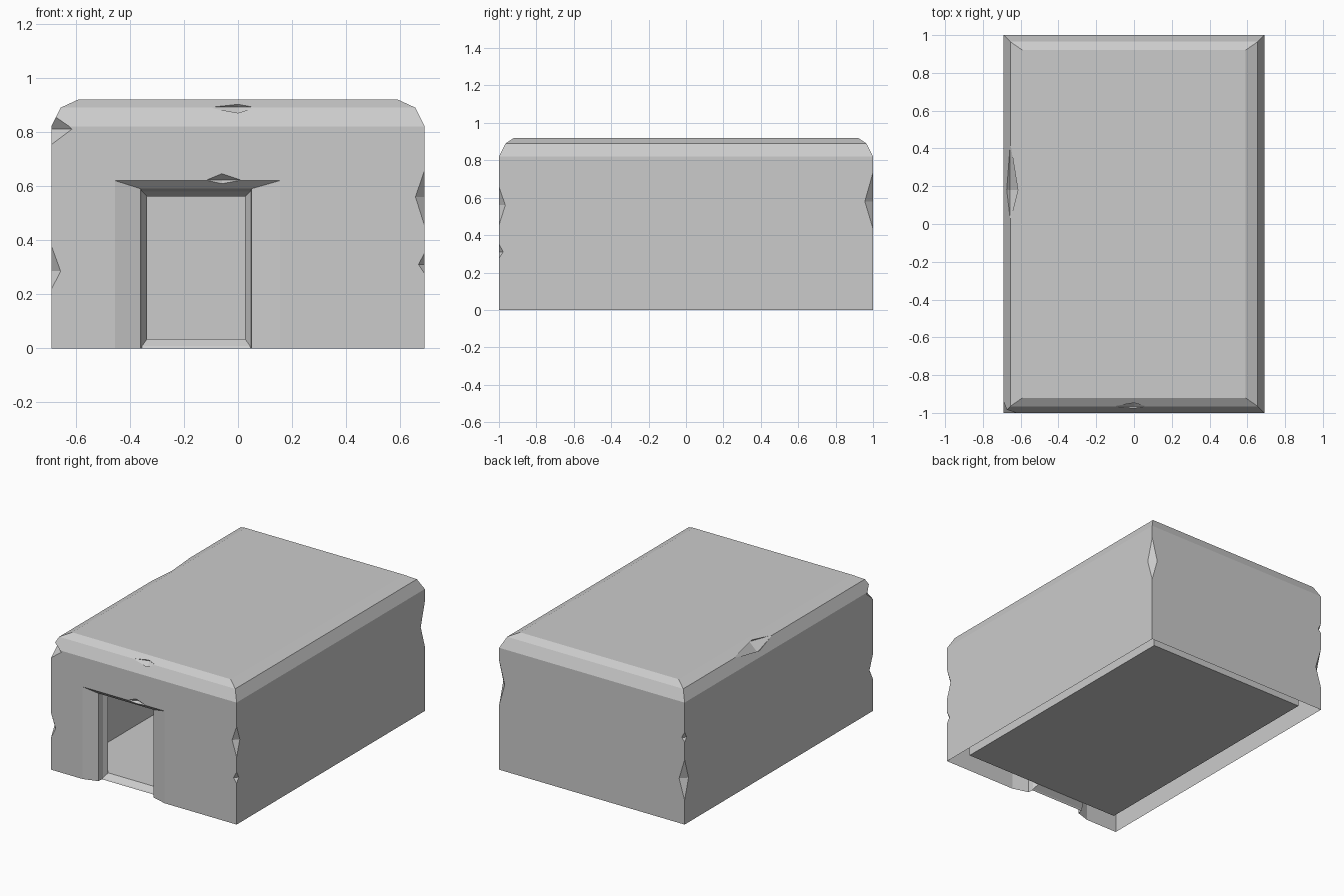
import bpy, bmesh
from mathutils import Vector

cube = bpy.data.objects.get("Cube")
if cube:
    bpy.data.objects.remove(cube, do_unlink=True)

stone = bpy.data.materials.new("grey_stone")
stone.use_nodes = True
GREY = (0.6, 0.6, 0.6, 1)
stone.diffuse_color = GREY
stone.node_tree.nodes["Principled BSDF"].inputs["Base Color"].default_value = GREY


def make_object(name, bm):
    bmesh.ops.recalc_face_normals(bm, faces=bm.faces)
    mesh = bpy.data.meshes.new(name)
    bm.to_mesh(mesh)
    bm.free()
    mesh.materials.append(stone)
    obj = bpy.data.objects.new(name, mesh)
    bpy.context.scene.collection.objects.link(obj)
    return obj


def loft(name, rings):
    """Closed solid through a stack of four-point rings."""
    bm = bmesh.new()
    loops = [[bm.verts.new(p) for p in ring] for ring in rings]
    for a, b in zip(loops, loops[1:]):
        for i in range(4):
            j = (i + 1) % 4
            bm.faces.new((a[i], a[j], b[j], b[i]))
    bm.faces.new(loops[0])
    bm.faces.new(loops[-1])
    return make_object(name, bm)


def level(inset, z):
    x, y = 0.69 - inset, 1 - inset
    return [(-x, -y, z), (x, -y, z), (x, y, z), (-x, y, z)]


def door_ring(depth, x0, x1, bottom, top):
    y = depth - 1
    return [(x0, y, bottom), (x1, y, bottom), (x1, y, top), (x0, y, top)]


def chip(centre, axis, low, high, radius):
    """Faceted spindle lying along an edge, pushed slightly outward."""
    c = Vector(centre)
    bm = bmesh.new()
    ends, sides = [], []
    for k in range(3):
        if k == axis:
            continue
        c[k] += 0.002 if c[k] > 0 else -0.002
    for value in (low, high):
        p = c.copy()
        p[axis] = value
        ends.append(bm.verts.new(p))
    others = [k for k in range(3) if k != axis]
    for sign in (1, -1):
        for k, r in zip(others, radius):
            p = c.copy()
            p[k] += sign * r
            sides.append(bm.verts.new(p))
    for end in ends:
        for i in range(4):
            bm.faces.new((end, sides[i], sides[(i + 1) % 4]))
    return make_object("chip_cutter", bm)


# Outer block with a two-step bevel around the roof
block = loft("stone_building", [level(0, 0), level(0, 0.82),
                                level(0.035, 0.89), level(0.1, 0.92)])
# Slightly narrower roof bevel at the front and back
for v in block.data.vertices:
    if v.co.z > 0.91:
        v.co.y *= 0.92 / 0.9

# Hollow room and stepped, splayed doorway
cutters = [
    loft("room_cutter", [level(0.1, 0.035), level(0.1, 0.8)]),
    loft("door_cutter", [
        door_ring(-0.03, -0.55, 0.26, -0.05, 0.65),
        door_ring(0.03, -0.36, 0.05, -0.05, 0.59),
        door_ring(0.07, -0.355, 0.045, 0.008, 0.58),
        door_ring(0.102, -0.335, 0.025, 0.036, 0.56)]),
]

# Worn chips: upright corners, roof edges, door lintel
X, Y, Z = 0, 1, 2
cutters += [
    chip((0.69, -1, 0.56), Z, 0.44, 0.67, (0.038, 0.038)),
    chip((0.69, -1, 0.31), Z, 0.27, 0.36, (0.027, 0.027)),
    chip((0.69, 1, 0.58), Z, 0.42, 0.75, (0.045, 0.048)),
    chip((-0.69, -1, 0.285), Z, 0.21, 0.39, (0.038, 0.04)),
    chip((-0.69, 1, 0.3), Z, 0.15, 0.45, (0.045, 0.045)),
    chip((-0.69, 1, 0.58), Z, 0.55, 0.63, (0.025, 0.025)),
    chip((-0.69, -1, 0.81), Z, 0.75, 0.9, (0.08, 0.07)),
    chip((0, -0.965, 0.89), X, -0.11, 0.065, (0.03, 0.03)),
    chip((-0.655, 0.18, 0.89), Y, 0.02, 0.43, (0.06, 0.055)),
    chip((-0.06, -1, 0.62), X, -0.12, 0.015, (0.03, 0.025)),
]
for cutter in cutters:
    cutter.hide_render = True
    mod = block.modifiers.new(cutter.name, "BOOLEAN")
    mod.operation = "DIFFERENCE"
    mod.solver = "EXACT"
    mod.object = cutter

# Bake the cuts and drop the cutters
graph = bpy.context.evaluated_depsgraph_get()
result = bpy.data.meshes.new_from_object(block.evaluated_get(graph))
block.modifiers.clear()
block.data = result
for cutter in cutters:
    bpy.data.objects.remove(cutter, do_unlink=True)

# Open underside: walls are shells around the raised floor
bm = bmesh.new()
bm.from_mesh(result)
under = [f for f in bm.faces if f.calc_center_median().z < 0.001]
bmesh.ops.delete(bm, geom=under, context="FACES")
for f in bm.faces:
    f.material_index = 0
    f.smooth = False
bm.to_mesh(result)
bm.free()
result.materials.clear()
result.materials.append(stone)
